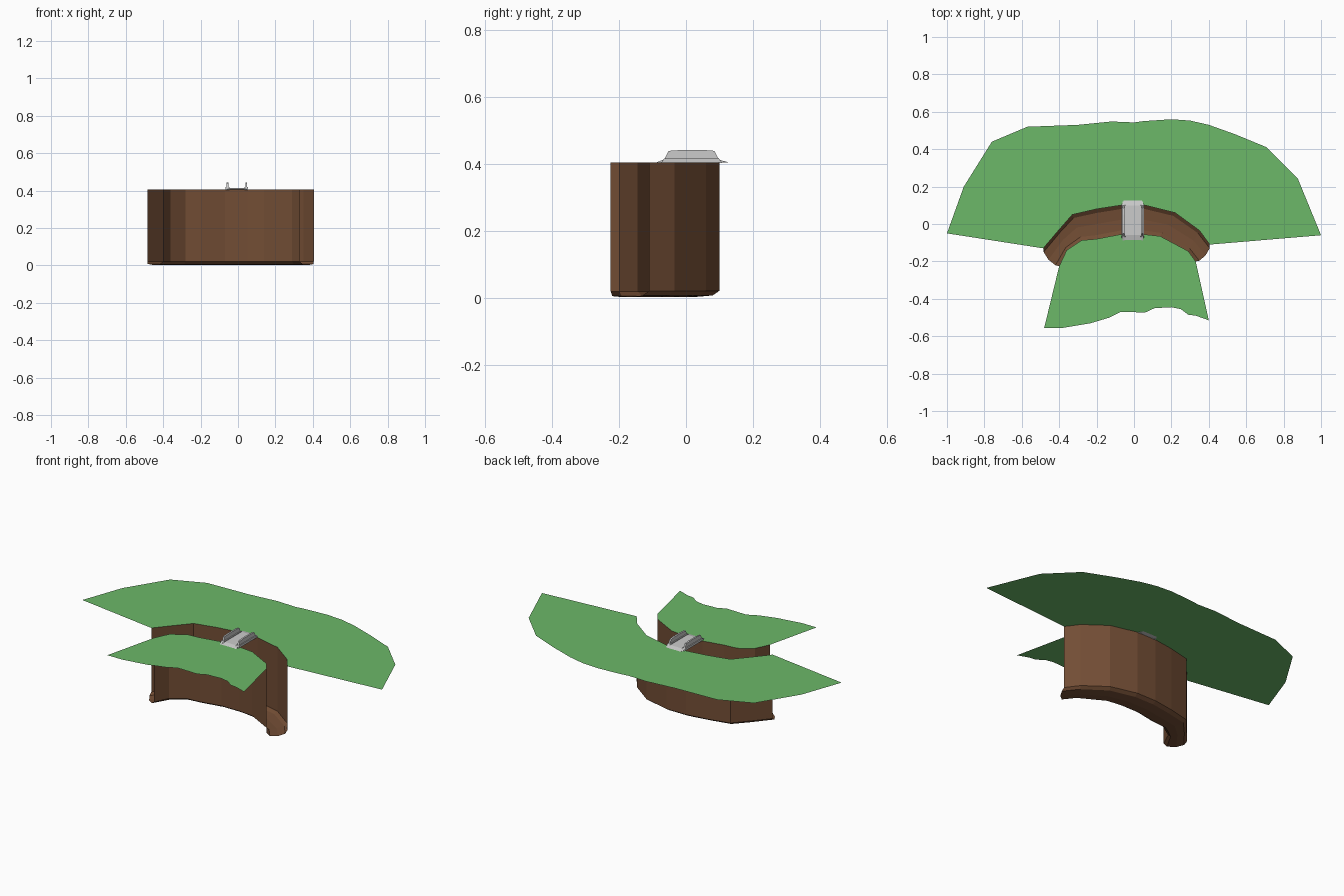
import bpy, bmesh
from mathutils import Vector

if "Cube" in bpy.data.objects:
    bpy.data.objects.remove(bpy.data.objects["Cube"])

TOP = 0.406


def material(name, rgb):
    m = bpy.data.materials.new(name)
    m.diffuse_color = (*rgb, 1)
    m.use_nodes = True
    m.node_tree.nodes["Principled BSDF"].inputs["Base Color"].default_value = m.diffuse_color
    return m


def mesh_object(name, verts, faces, mat=None):
    me = bpy.data.meshes.new(name)
    me.from_pydata(verts, [], faces)
    bm = bmesh.new()
    bm.from_mesh(me)
    bmesh.ops.triangulate(bm, faces=[f for f in bm.faces if len(f.verts) > 4])
    bm.to_mesh(me)
    bm.free()
    ob = bpy.data.objects.new(name, me)
    bpy.context.collection.objects.link(ob)
    if mat:
        me.materials.append(mat)
    return ob


grass = material("grass", (0.15, 0.48, 0.14))
earth = material("earth", (0.17, 0.075, 0.035))

# Plan curves of the two trench banks, left to right
back = [(-.485, -.13), (-.40, -.03), (-.33, .05), (-.20, .08), (-.07, .10),
        (.06, .10), (.22, .06), (.35, -.035), (.405, -.11)]
front = [(-.40, -.225), (-.36, -.14), (-.28, -.087), (-.20, -.08), (-.07, -.055),
         (.05, -.055), (.14, -.065), (.29, -.145), (.33, -.20)]

# Outer boundaries of the lawns
back_rim = [(-1, -.05), (-.91, .20), (-.76, .44), (-.57, .52), (-.30, .53),
            (-.12, .548), (0, .543), (.05, .55), (.20, .56), (.30, .553),
            (.40, .53), (.54, .48), (.71, .41), (.875, .245), (1, -.06)]
front_rim = [(-.48, -.555), (-.38, -.555), (-.23, -.53), (-.13, -.50), (-.07, -.47),
             (.06, -.473), (.11, -.45), (.20, -.445), (.25, -.455), (.29, -.485),
             (.33, -.49), (.40, -.515)]


def lawn(name, lower, upper):
    loop = lower + upper[::-1]
    mesh_object(name, [(x, y, TOP) for x, y in loop], [list(range(len(loop)))], grass)


lawn("back_lawn", back, back_rim)
lawn("front_lawn", front_rim, front)

# Trench: open U section (fraction across, height, end bulge) swept along the banks
section = [(0, TOP, 0), (0, .022, 0), (.13, .008, .012), (.5, .003, .02),
           (.87, .006, .012), (1, .02, 0), (1, TOP, 0)]
verts, faces, n = [], [], len(section)
for i, (b, f) in enumerate(zip(back, front)):
    b, f = Vector(b), Vector(f)
    across = (f - b).normalized()
    out = Vector((across.y, -across.x))
    sign = 1 if i == 0 else -1 if i == len(back) - 1 else 0
    for t, z, bulge in section:
        p = b.lerp(f, t) + out * bulge * sign
        verts.append((p.x, p.y, z))
for i in range(len(back) - 1):
    for j in range(n - 1):
        a = i * n + j
        faces.append((a, a + 1, a + n + 1, a + n))
mesh_object("trench", verts, faces, earth)


# Bridge: side profiles (y, z) extruded along x
def extruded(name, profile, x0, x1):
    k = len(profile)
    v = [(x, y, z) for x in (x0, x1) for y, z in profile]
    f = [list(range(k)), list(range(2 * k - 1, k - 1, -1))]
    f += [(i, i + k, (i + 1) % k + k, (i + 1) % k) for i in range(k)]
    return mesh_object(name, v, f)


extruded("bridge_deck", [(-.09, .405), (-.06, .413), (.10, .413), (.13, .405)], -.055, .043)
parapet = [(-.09, .405), (-.065, .415), (-.052, .440), (-.01, .443), (.05, .443),
           (.085, .440), (.098, .415), (.122, .405)]
kerb = [(-.075, .404), (-.065, .418), (.098, .418), (.108, .404)]
for side, sgn in (("left", -1), ("right", 1)):
    c = -.006 + sgn * .05
    extruded(side + "_parapet", parapet, c - .005, c + .005)
    extruded(side + "_kerb", kerb, c - .010, c + .010)
